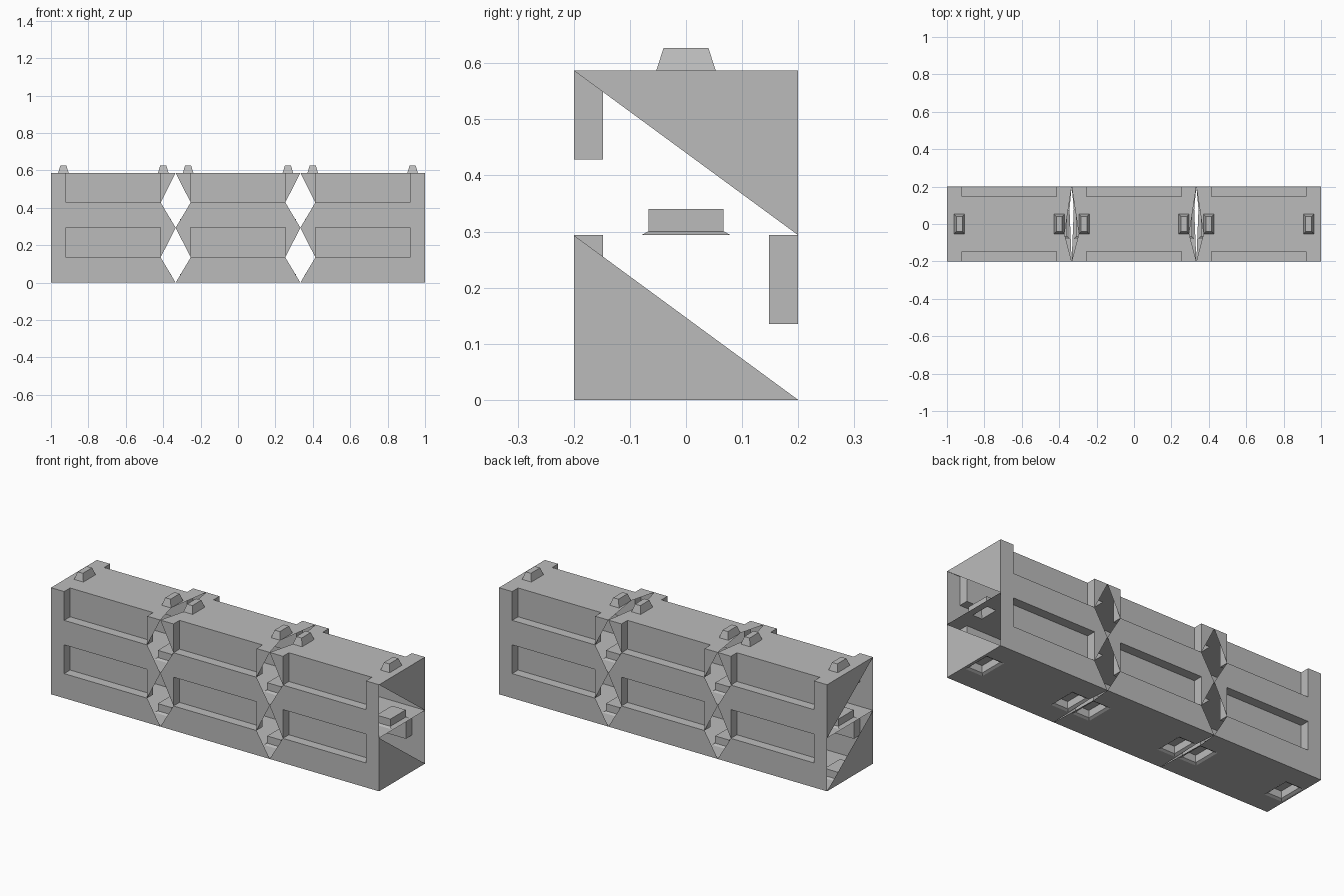
import bpy
import bmesh
from mathutils import Vector

cube = bpy.data.objects.get("Cube")
if cube:
    bpy.data.objects.remove(cube, do_unlink=True)

# Block dimensions
W, D, H = 1 / 3, 0.2, 0.2935         # half length, half depth, height
N, B, R = 0.253, 0.135, 0.148        # recess half length, floor height, inner depth
PEG = 0.267                          # peg offset from the block centre
KX, KY, KTX, KTY, KH = 0.028, 0.053, 0.016, 0.04, 0.04
FX, FY, PX, PY, FZ, PH = 0.055, 0.08, 0.042, 0.067, 0.007, 0.047

grey = bpy.data.materials.new("plain_grey")
grey.use_nodes = True
colour = (0.5, 0.5, 0.5, 1)
grey.diffuse_color = colour
grey.node_tree.nodes["Principled BSDF"].inputs["Base Color"].default_value = colour


def rectangle(hx, hy, z):
    return [(PEG + i * hx, j * hy, z) for i, j in ((-1, -1), (1, -1), (1, 1), (-1, 1))]


def half_block(bm, side, joint, upper):
    """Half of a block, running from its centre to one end."""

    def face(points, normal):
        f = bm.faces.new([bm.verts.new((side * x, y, z)) for x, y, z in points])
        f.normal_update()
        if f.normal.dot(Vector((side * normal[0], normal[1], normal[2]))) < 0:
            f.normal_flip()

    def ring(low, high, sign):
        for i in range(4):
            j = (i + 1) % 4
            mid = (Vector(low[i]) + Vector(low[j])) / 2 - Vector((PEG, 0, low[0][2]))
            face([low[i], low[j], high[j], high[i]], mid * sign)

    for t in (-1, 1):
        y, r, out = t * D, t * R, (0, t, 0)
        # Long wall around the recess
        face([(0, y, 0), (W, y, 0), (N, y, B), (0, y, B)], out)
        face([(N, y, B), (W, y, H), (N, y, H)], out)
        if not joint:
            face([(W, y, 0), (W, y, H), (N, y, B)], out)
        # Recess floor, back and end
        face([(0, y, B), (N, y, B), (N, r, B), (0, r, B)], (0, 0, 1))
        face([(0, r, B), (N, r, B), (N, r, H), (0, r, H)], out)
        face([(N, y, B), (N, y, H), (N, r, H), (N, r, B)], (-1, 0, 0))
        # Top and bottom halves around the peg and the socket
        a, b, k = PEG - KX, PEG + KX, t * KY
        face([(0, 0, H), (a, 0, H), (a, k, H), (b, k, H), (W, y, H),
              (N, y, H), (N, r, H), (0, r, H)], (0, 0, 1))
        a, b, k = PEG - FX, PEG + FX, t * FY
        face([(0, 0, 0), (a, 0, 0), (a, k, 0), (b, k, 0), (W, y, 0), (0, y, 0)], (0, 0, -1))

    # Strips beyond the peg and socket, left open along a joint
    for x, k, z, n in ((PEG + KX, KY, H, 1), (PEG + FX, FY, 0, -1)):
        face([(x, -n * k, z), (x, n * k, z), (W, n * D, z)], (0, 0, n))
        if not joint:
            face([(x, -n * k, z), (W, -D, z), (W, D, z)], (0, 0, n))

    # Peg on top
    cap = rectangle(KTX, KTY, H + KH)
    ring(rectangle(KX, KY, H), cap, 1)
    face(cap, (0, 0, 1))
    # Flared socket underneath
    lip, roof = rectangle(PX, PY, FZ), rectangle(PX, PY, PH)
    ring(rectangle(FX, FY, 0), lip, -1)
    ring(lip, roof, -1)
    face(roof, (0, 0, -1))
    # Half-open outer end
    if not joint:
        corner = (W, D, H) if upper else (W, -D, 0)
        face([(W, -D, H), corner, (W, D, 0)], (1, 0, 0))


# Two rows of three blocks
for row, row_name in enumerate(("lower", "upper")):
    for column, place in ((-1, "right"), (0, "middle"), (1, "left")):
        name = f"{row_name}_{place}_block"
        bm = bmesh.new()
        for side in (-1, 1):
            half_block(bm, side, side != column, row == 1)
        bmesh.ops.remove_doubles(bm, verts=bm.verts, dist=0.0001)
        mesh = bpy.data.meshes.new(name)
        bm.to_mesh(mesh)
        bm.free()
        mesh.materials.append(grey)
        block = bpy.data.objects.new(name, mesh)
        block.location = (column * 2 * W, 0, row * H)
        bpy.context.collection.objects.link(block)
